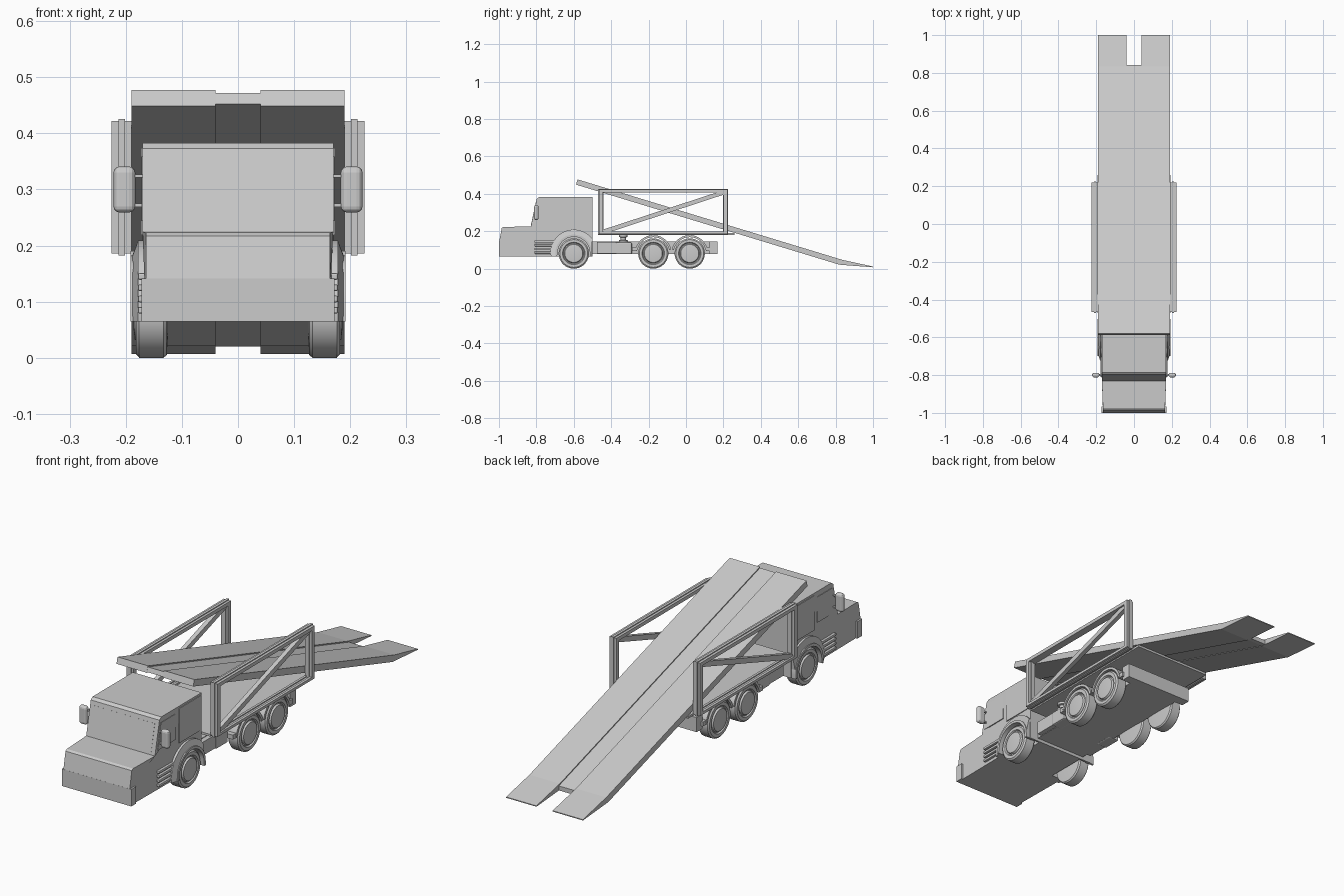
import bpy, bmesh
from math import sin, cos, pi, radians
from mathutils import Vector

if "Cube" in bpy.data.objects:
    bpy.data.objects.remove(bpy.data.objects["Cube"])


def finish(name, bm, smooth=False):
    bmesh.ops.recalc_face_normals(bm, faces=bm.faces)
    me = bpy.data.meshes.new(name)
    bm.to_mesh(me)
    bm.free()
    ob = bpy.data.objects.new(name, me)
    bpy.context.collection.objects.link(ob)
    if smooth:
        bpy.ops.object.select_all(action='DESELECT')
        ob.select_set(True)
        bpy.context.view_layer.objects.active = ob
        bpy.ops.object.shade_smooth_by_angle(angle=radians(35))
    return ob


def prism(name, pts, x0, x1, smooth=False):
    """Extrude a (y, z) profile along x."""
    bm = bmesh.new()
    a = [bm.verts.new((x0, y, z)) for y, z in pts]
    b = [bm.verts.new((x1, y, z)) for y, z in pts]
    bm.faces.new(a)
    bm.faces.new(b[::-1])
    n = len(pts)
    for i in range(n):
        j = (i + 1) % n
        bm.faces.new((a[i], b[i], b[j], a[j]))
    return finish(name, bm, smooth)


def box(name, x0, x1, y0, y1, z0, z1):
    return prism(name, [(y0, z0), (y1, z0), (y1, z1), (y0, z1)], x0, x1)


def bevel(ob, width, segments):
    m = ob.modifiers.new("bevel", 'BEVEL')
    m.width, m.segments = width, segments


def arc(cy, cz, r, a0, a1, n=20):
    return [(cy + r * cos(radians(a0 + (a1 - a0) * i / n)),
             cz + r * sin(radians(a0 + (a1 - a0) * i / n))) for i in range(n + 1)]


def lathe(name, profile, origin, axis, side=1, seg=36):
    """Spin a (radius, height) profile around the x or z axis."""
    bm = bmesh.new()
    rings = []
    for r, h in profile:
        ring = []
        for k in range(seg):
            c, s = r * cos(2 * pi * k / seg), r * sin(2 * pi * k / seg)
            p = Vector((h * side, c, s)) if axis == 'X' else Vector((c, s, h))
            ring.append(bm.verts.new(p + Vector(origin)))
        rings.append(ring)
    for a, b in zip(rings, rings[1:]):
        for k in range(seg):
            bm.faces.new((a[k], a[(k + 1) % seg], b[(k + 1) % seg], b[k]))
    bm.faces.new(rings[0])
    bm.faces.new(rings[-1])
    return finish(name, bm, True)


# cab: side profile with a slightly tapered nose
cab = prism("cab", [(-1, .066), (-1, .14), (-.985, .218), (-.975, .224), (-.83, .226),
                    (-.798, .374), (-.785, .384), (-.5, .384), (-.5, .066)], -.17, .17)
for v in cab.data.vertices:
    if v.co.y < -.9:
        v.co.x *= .965

# wheel wells cut from the cab
for s in (-1, 1):
    cutter = prism("wheel_well_cutter", arc(-.6, .08, .093, 0, 360, 31)[:-1], s * .115, s * .25)
    cutter.hide_render = True
    cutter.hide_set(True)
    m = cab.modifiers.new("well", 'BOOLEAN')
    m.operation, m.solver, m.object = 'DIFFERENCE', 'EXACT', cutter

# bumper and windscreen
box("bumper", -.172, .172, -1, -.965, .066, .142)
prism("windscreen", [(-.828, .238), (-.803, .356), (-.798, .354), (-.823, .236)], -.15, .15)

WHEEL = [(.045, .125), (.076, .127), (.081, .133), (.081, .176), (.074, .182), (.06, .182),
         (.056, .176), (.052, .176), (.048, .184), (.03, .186)]

for s, side in ((-1, "left"), (1, "right")):
    # wheels
    for y, label in ((-.6, "front"), (-.175, "middle"), (.02, "rear")):
        lathe(f"{label}_wheel_{side}", WHEEL, (0, y, .082), 'X', s)

    # front fender flare with a chamfered outer edge
    outer = [(-.502, .066)] + arc(-.6, .085, .098, 0, 180) + [(-.698, .066)]
    inner = [(-.69, .066)] + arc(-.6, .085, .086, 180, 0) + [(-.512, .066)]
    prism(f"front_fender_{side}", outer + inner, s * .15, s * .192, True)
    outer = arc(-.6, .085, .125, 37, 180) + [(-.722, .066)]
    inner = [(-.69, .066)] + arc(-.6, .085, .094, 180, 0)
    flare = prism(f"fender_flare_{side}", outer + inner, s * .16, s * .19, True)
    for v in flare.data.vertices:
        if abs(v.co.x) > .18 and Vector((v.co.y + .6, v.co.z - .085)).length > .115:
            v.co.x = s * .178

    # rear mudguards
    for y in (-.175, .02):
        prism(f"rear_mudguard_{side}", arc(y, .082, .098, 12, 168) + arc(y, .082, .087, 168, 12),
              s * .11, s * .18, True)
    for y0, y1 in ((-.29, -.262), (.107, .135)):
        box(f"mudguard_end_{side}", s * .11, s * .178, y0, y1, .095, .115)

    # steps, rear cab panel and side window
    for i in range(4):
        bevel(box(f"step_{side}", s * .16, s * .178, -.81, -.7, .08 + .02 * i, .092 + .02 * i), .003, 2)
    box(f"rear_cab_panel_{side}", s * .165, s * .173, -.66, -.505, .22, .375)
    prism(f"side_window_{side}", [(-.812, .245), (-.685, .245), (-.685, .36), (-.79, .36)],
          s * .165, s * .172)

    # mirror on two arms
    bevel(box(f"mirror_{side}", s * .183, s * .222, -.812, -.788, .26, .342), .011, 3)
    for z in (.273, .325):
        box(f"mirror_arm_{side}", s * .15, s * .19, -.803, -.794, z - .003, z + .003)

    # chassis side tank and deck lift post
    bevel(box(f"side_tank_{side}", s * .1, s * .155, -.375, -.29, .078, .142), .006, 2)
    lathe(f"lift_post_{side}", [(.024, .135), (.024, .152), (.014, .155), (.014, .168), (.022, .17), (.022, .185)],
          (s * .125, -.335, 0), 'Z', seg=20)

    # side truss: three layered strips
    for x0, x1, d in ((.190, .201, .004), (.201, .213, 0), (.213, .225, .004)):
        a, b, lo, hi = -.47 + d, .225 - d, .183 + d, .427 - d
        w = .028 - 2 * d
        box(f"truss_front_post_{side}", s * x0, s * x1, a, a + w, lo, hi)
        box(f"truss_rear_post_{side}", s * x0, s * x1, b - w, b, lo, hi)
        box(f"truss_top_rail_{side}", s * x0, s * x1, a + w, b - w, hi - .02 + d, hi)
        box(f"truss_bottom_rail_{side}", s * x0, s * x1, a + w, b - w, lo, lo + .012)
    prism(f"truss_diagonal_{side}", [(-.442, .195), (-.412, .195), (.2, .396), (.2, .41), (.17, .41), (-.442, .21)],
          s * .197, s * .217)

# chassis and deck
box("chassis", -.128, .128, -.51, .168, .08, .145)
box("rear_crossmember", -.17, .17, .125, .168, .08, .145)
box("front_crossmember", -.15, .15, -.475, -.375, .082, .142)
box("deck", -.192, .192, -.47, .26, .181, .191)

# loading ramp: two tracks and a lower centre channel
for s, side in ((-1, "left"), (1, "right")):
    prism(f"ramp_track_{side}", [(-.58, .478), (-.588, .45), (.82, .022), (1, .008), (1, .012), (.835, .048)],
          s * .04, s * .19)
prism("ramp_channel", [(-.58, .473), (-.587, .453), (.82, .024), (.842, .021), (.842, .041), (.835, .043)],
      -.04, .04)

# settle the model on the ground and centre
for ob in bpy.data.objects:
    ob.location.z -= .001
